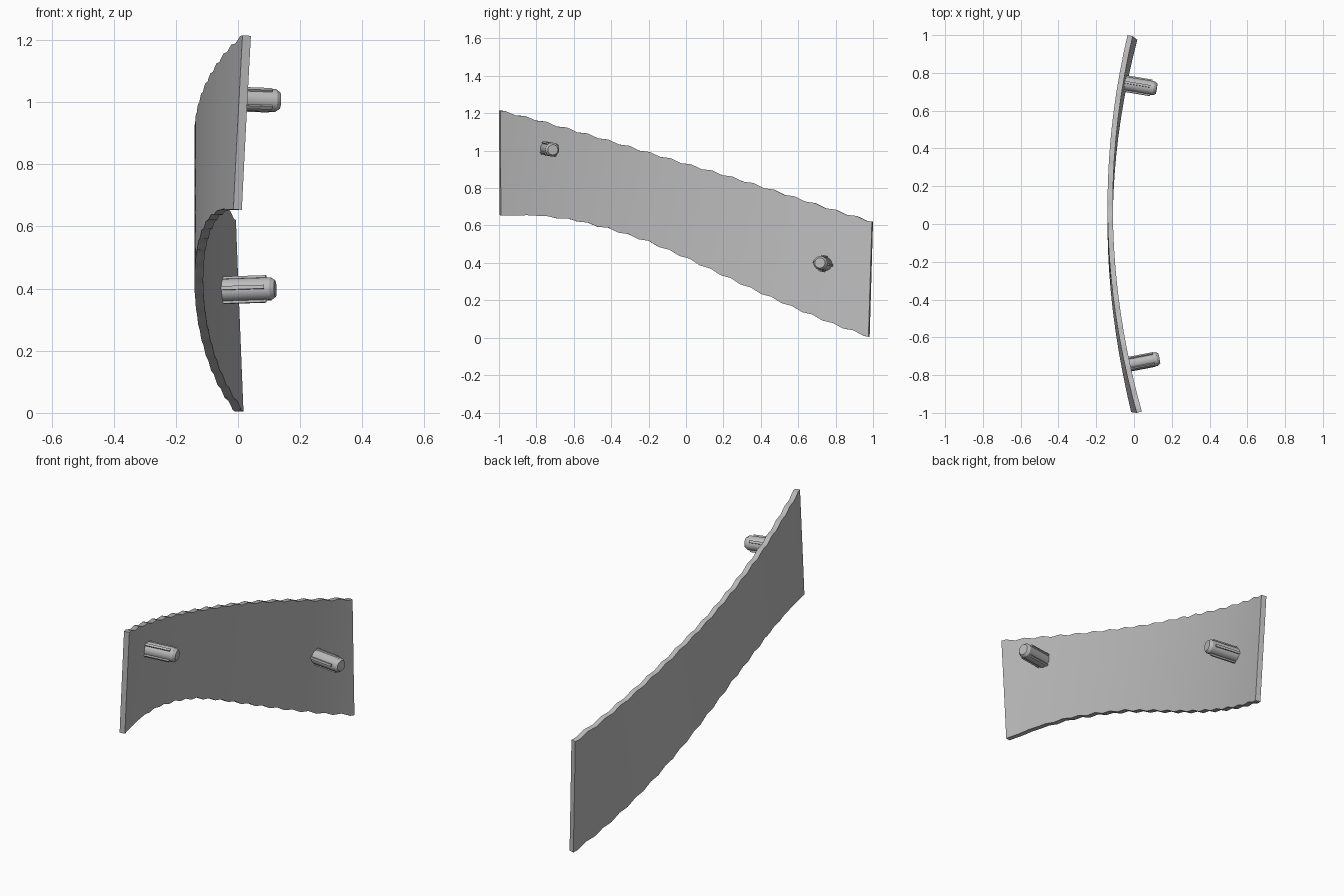
import bpy, bmesh, math
from mathutils import Vector, Matrix

cube = bpy.data.objects.get("Cube")
if cube:
    bpy.data.objects.remove(cube, do_unlink=True)

grey = bpy.data.materials.new("light grey")
grey.use_nodes = True
colour = (0.5, 0.5, 0.5, 1)
grey.diffuse_color = colour
grey.node_tree.nodes["Principled BSDF"].inputs["Base Color"].default_value = colour


def make_object(name, bm, angle=30):
    mesh = bpy.data.meshes.new(name)
    bm.to_mesh(mesh)
    bm.free()
    mesh.materials.append(grey)
    ob = bpy.data.objects.new(name, mesh)
    bpy.context.collection.objects.link(ob)
    bpy.ops.object.select_all(action='DESELECT')
    ob.select_set(True)
    bpy.context.view_layer.objects.active = ob
    bpy.ops.object.shade_smooth_by_angle(angle=math.radians(angle))
    return ob


# Plate outline: heights sampled evenly from front to back
TOP = [1.215, 1.165, 1.108, 1.05, 0.99, 0.93, 0.872, 0.81, 0.745, 0.68, 0.62]
BOTTOM = [0.655, 0.655, 0.63, 0.58, 0.515, 0.43, 0.337, 0.245, 0.157, 0.075, 0.004]
CURVE = 0.115      # bend of the plate
SLANT = 0.2        # lean of the bend axis
THICK = 0.028


def sample(values, t):
    s = t * (len(values) - 1)
    i = min(int(s), len(values) - 2)
    return values[i] + (values[i + 1] - values[i]) * (s - i)


def bend(y, z):
    return y - SLANT * (z - 0.62) - 0.04


def outer_x(y, z):
    return -0.14 + CURVE * bend(y, z) ** 2


def inward(y, z):
    slope = 2 * CURVE * bend(y, z)
    return Vector((1, -slope, SLANT * slope)).normalized()


# Curved plate with gently rippled long edges
COLS, ROWS, RIPPLES = 72, 6, 18
bm = bmesh.new()
grid = []
for i in range(COLS + 1):
    t = i / COLS
    ripple = 0.005 * math.sin(2 * math.pi * RIPPLES * t)
    low = sample(BOTTOM, t) + ripple * min(1, 4 * t)
    high = sample(TOP, t) + ripple
    column = []
    for j in range(ROWS + 1):
        s = j / ROWS
        z = low + (high - low) * s
        y = -1 + 2 * t + (1 - s) * (0.004 * (1 - t) - 0.018 * t)
        column.append(bm.verts.new((outer_x(y, z), y, z)))
    grid.append(column)
for i in range(COLS):
    for j in range(ROWS):
        bm.faces.new((grid[i][j], grid[i][j + 1], grid[i + 1][j + 1], grid[i + 1][j]))
plate = make_object("curved_plate", bm)
solid = plate.modifiers.new("thickness", 'SOLIDIFY')
solid.thickness = THICK
solid.offset = -1
bpy.ops.object.modifier_apply(modifier=solid.name)
bpy.ops.object.shade_smooth_by_angle(angle=math.radians(30))


# Mounting pegs: chamfered pin with four slim ribs, square to the plate
def peg(name, tip, turn, radius=0.037, length=0.18):
    bm = bmesh.new()
    rings = []
    for r, h in ((radius, -length), (radius, -0.014), (radius * 0.74, 0)):
        rings.append([bm.verts.new((r * math.cos(a), r * math.sin(a), h))
                      for a in (2 * math.pi * k / 24 for k in range(24))])
    for a, b in zip(rings, rings[1:]):
        for k in range(24):
            n = (k + 1) % 24
            bm.faces.new((a[k], a[n], b[n], b[k]))
    bm.faces.new(rings[-1])
    bm.faces.new(rings[0][::-1])
    for k in range(4):
        rib = Matrix.Rotation(turn + k * math.pi / 2, 4, 'Z')
        rib = rib @ Matrix.Translation((radius, 0, -0.03 - (length - 0.03) / 2))
        rib = rib @ Matrix.Diagonal((0.014, 0.012, length - 0.03, 1))
        bmesh.ops.create_cube(bm, size=1, matrix=rib)
    axis = inward(tip.y, tip.z)
    side = Vector((0, 0, 1)).cross(axis).normalized()
    up = axis.cross(side)
    frame = Matrix((side, up, axis)).transposed().to_4x4()
    bm.transform(Matrix.Translation(tip) @ frame)
    return make_object(name, bm)


peg("front_peg", Vector((0.134, -0.712, 1.005)), math.radians(35))
peg("back_peg", Vector((0.12, 0.716, 0.4)), math.radians(-10))
